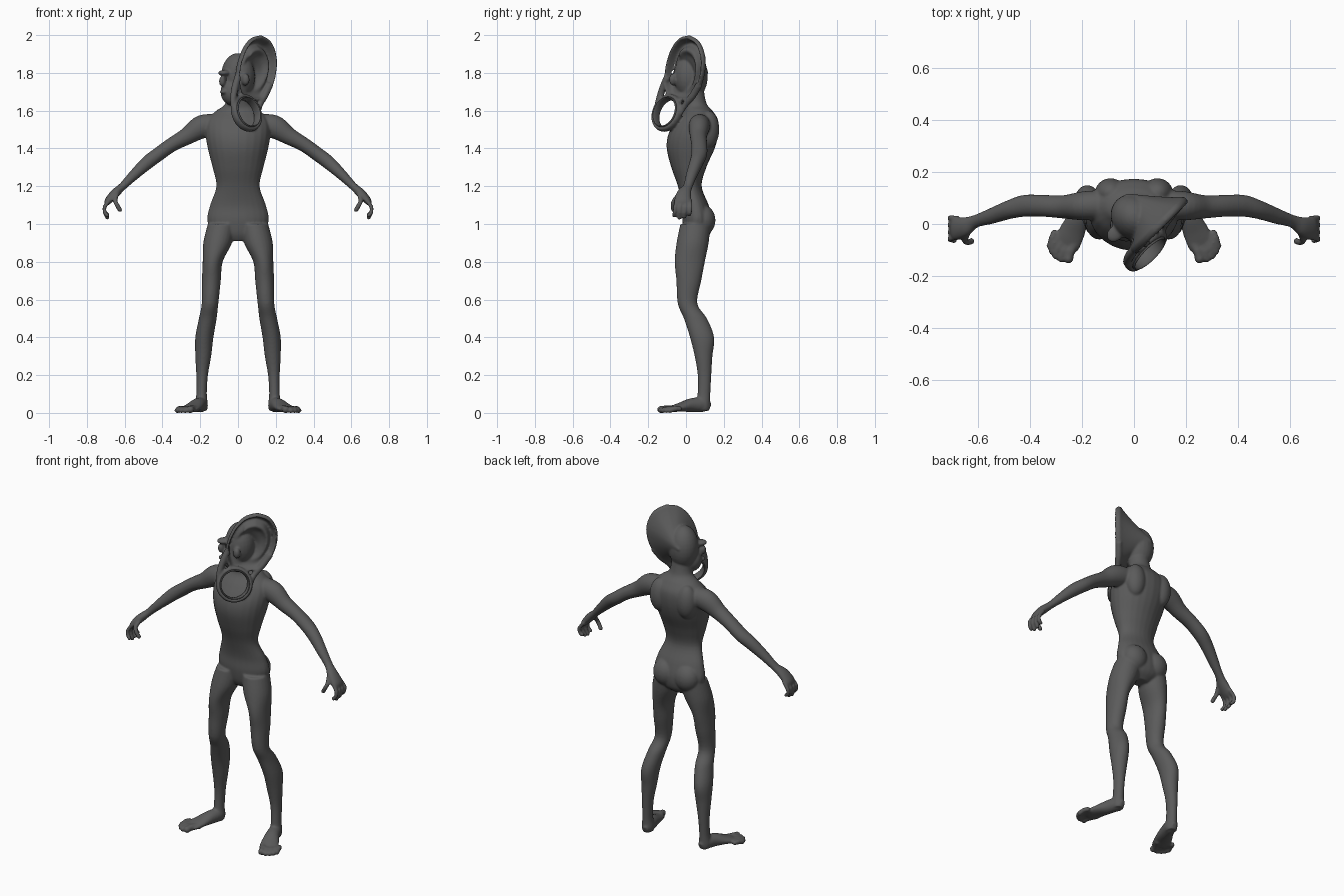
import bpy, bmesh
from math import sin, cos, pi, exp
from mathutils import Vector, Matrix

if "Cube" in bpy.data.objects:
    bpy.data.objects.remove(bpy.data.objects["Cube"])

grey = bpy.data.materials.new("dull grey")
grey.use_nodes = True
grey.diffuse_color = (0.105, 0.105, 0.105, 1)
grey.node_tree.nodes["Principled BSDF"].inputs["Base Color"].default_value = (0.105, 0.105, 0.105, 1)

body = bmesh.new()
SIDES = 24


def spline(rows, steps=5):
    """Catmull-Rom smoothing of a list of section rows."""
    vs = [Vector(r) for r in rows]
    out = []
    for i in range(len(vs) - 1):
        p0, p1, p2, p3 = vs[max(i - 1, 0)], vs[i], vs[i + 1], vs[min(i + 2, len(vs) - 1)]
        for k in range(steps):
            t = k / steps
            out.append(0.5 * (2 * p1 + (p2 - p0) * t + (2 * p0 - 5 * p1 + 4 * p2 - p3) * t ** 2
                              + (3 * p1 - p0 - 3 * p2 + p3) * t ** 3))
    return out + [vs[-1]]


def bridge(bm, rings):
    n = len(rings[0])
    for r0, r1 in zip(rings, rings[1:]):
        for i in range(n):
            bm.faces.new((r0[i], r0[(i + 1) % n], r1[(i + 1) % n], r1[i]))


def tube(rows, ref=None, mirror=1):
    """Loft ellipses given as x, y, z, half width, half depth; ref is the depth direction."""
    pts = spline(rows)
    rings = []
    for i, p in enumerate(pts):
        c = Vector(p[:3])
        if ref is None:
            side, deep = Vector((1, 0, 0)), Vector((0, 1, 0))
        else:
            tangent = Vector(pts[min(i + 1, len(pts) - 1)][:3]) - Vector(pts[max(i - 1, 0)][:3])
            side = tangent.cross(Vector(ref)).normalized()
            deep = side.cross(tangent).normalized()
        ring = []
        for k in range(SIDES):
            t = 2 * pi * k / SIDES
            q = c + side * p[3] * cos(t) + deep * p[4] * sin(t)
            ring.append(body.verts.new((q.x * mirror, q.y, q.z)))
        rings.append(ring)
    bridge(body, rings)
    body.faces.new(rings[0][::-1])
    body.faces.new(rings[-1])


def blob(centre, size, turn=0):
    m = Matrix.Translation(centre) @ Matrix.Rotation(turn, 4, 'Z') @ Matrix.Diagonal((*size, 1))
    bmesh.ops.create_uvsphere(body, u_segments=24, v_segments=16, radius=1, matrix=m)


def digit(points, r, mirror):
    """Round-ended finger or toe."""
    tube([(*p, r, r) for p in points], (0.3, 1, 0.2), mirror)
    for p in points:
        blob((p[0] * mirror, p[1], p[2]), (r * 1.08,) * 3)


# Torso and neck
tube([(0, .05, .91, .05, .04), (0, .06, .95, .13, .07), (0, .06, 1.02, .163, .08),
      (0, .05, 1.1, .148, .07), (0, .02, 1.2, .115, .063), (0, .015, 1.3, .135, .093),
      (0, .025, 1.4, .16, .127), (0, .04, 1.48, .172, .132), (0, .06, 1.55, .165, .11),
      (0, .065, 1.6, .115, .075), (0, .05, 1.64, .066, .058), (0, .035, 1.74, .055, .055)])

for s in (1, -1):
    # Buttocks, shoulder blades and knees
    blob((s * .072, .09, 1.02), (.075, .066, .08))
    blob((s * .09, .12, 1.5), (.06, .056, .1))
    blob((s * .15, -.005, .59), (.036, .04, .05))
    # Legs
    tube([(.085, .05, 1.0, .075, .08), (.108, .035, .9, .076, .085), (.134, .02, .8, .053, .08),
          (.141, .015, .7, .05, .066), (.148, .008, .58, .044, .052), (.16, .05, .5, .047, .061),
          (.178, .085, .4, .048, .064), (.184, .093, .3, .042, .047), (.19, .098, .2, .031, .036),
          (.193, .095, .1, .028, .034), (.193, .09, .04, .034, .038), (.193, .09, .012, .028, .034)], None, s)
    # Feet
    tube([(.188, .128, .03, .015, .02), (.193, .09, .042, .034, .038), (.212, .03, .041, .04, .037),
          (.238, -.03, .03, .05, .024), (.258, -.075, .021, .052, .016), (.265, -.09, .018, .045, .01)],
         (0, 0, 1), s)
    for k, (x, y) in enumerate([(.252, -.133), (.28, -.134), (.3, -.122), (.314, -.104), (.322, -.084)]):
        r = .018 if k == 0 else .0135
        digit([(.222 + .021 * k, -.06 + .006 * k, .022), (x - .008, y + .03, .022), (x, y, r)], r, s)
    # Arms and palms
    tube([(.1, .075, 1.53, .05, .055), (.19, .07, 1.515, .062, .056), (.27, .066, 1.465, .046, .045),
          (.35, .07, 1.42, .038, .042), (.42, .07, 1.37, .037, .042), (.48, .055, 1.325, .036, .036),
          (.55, .03, 1.26, .028, .03), (.61, .01, 1.2, .021, .025), (.65, -.01, 1.163, .024, .038),
          (.685, -.018, 1.125, .02, .043), (.697, -.02, 1.105, .012, .038)], (0, 1, 0), s)
    # Fingers and thumb
    for k in range(4):
        y = -.057 + .027 * k
        low = .012 * abs(k - 1.3)
        digit([(.68, y * .9, 1.125), (.706, y, 1.09), (.704, y - .004, 1.06), (.692, y - .006, 1.03 + low)],
              .0105, s)
    digit([(.638, -.03, 1.165), (.65, -.062, 1.125), (.64, -.07, 1.1), (.625, -.066, 1.075)], .012, s)

# Head with a small nose, lips and chin
blob((0, .025, 1.78), (.095, .085, .125), -pi / 4)
blob((-.035, -.01, 1.7), (.06, .055, .07), -pi / 4)
blob((-.083, -.045, 1.755), (.018, .018, .028))
blob((-.077, -.045, 1.7), (.02, .02, .012))
blob((-.07, -.035, 1.8), (.03, .04, .016), -pi / 4)

# Giant ear: a dished front, a rolled rim and a back that tapers into the head
U, N, Z = Vector((.707, .707, 0)), Vector((.707, -.707, 0)), Vector((0, 0, 1))


def place(u, v, w):
    return U * u + Z * v + N * w


outline = [(.1, 2), (.17, 1.965), (.21, 1.88), (.2, 1.78), (.158, 1.7), (.1, 1.655),
           (.02, 1.65), (-.05, 1.66), (-.083, 1.74), (-.072, 1.84), (-.03, 1.93), (.03, 1.985), (.1, 2)]
edge = spline([(u, v, 0) for u, v in outline], 8)[:-1]
mid = Vector((.06, 1.8, 0))


def bump(x, at, width):
    return exp(-((x - at) / width) ** 2)


def front_depth(r, u, v):
    upper = min(max((v - 1.68) / .12, 0), 1)
    canal = bump(u, .035, .06) * bump(v, 1.775, .065)
    fold = bump(r, .6, .1) * upper * (1 if u > .02 else .4)
    return .068 - .022 * upper * (1 - r) + .026 * bump(r, .93, .07) \
        - .022 * bump(r, .78, .09) * upper + .022 * fold - .06 * canal


def back_depth(r):
    return .062 - .17 * (1 - r) ** 1.15


LEVELS = 26
rings = []
for side in (0, 1):
    for j in range(LEVELS):
        r = (j + 1) / LEVELS if side == 0 else 1 - (j + .4) / LEVELS
        ring = []
        for e in edge:
            p = mid + (e - mid) * r
            w = front_depth(r, p.x, p.y) if side == 0 else back_depth(r)
            ring.append(body.verts.new(place(p.x, p.y, w)))
        rings.append(ring)
bridge(body, rings)
body.faces.new(rings[0][::-1])
body.faces.new(rings[-1])
# Tragus in front of the ear canal
blob(place(-.02, 1.765, .075), (.02, .024, .032), pi / 4)

# Stretched lobe looping round the ear tunnel
RING = Vector((.045, -.1, 1.588))
down = (-Z + N * .3).normalized()
across = U
axis = across.cross(down).normalized()


def hoop(bm, major, minor, depth, shift=0):
    loops = []
    for i in range(64):
        a = 2 * pi * i / 64
        out = across * cos(a) + down * sin(a)
        loops.append([bm.verts.new(RING + out * (major + minor * cos(t)) + axis * (shift + depth * sin(t)))
                      for t in [2 * pi * k / 16 for k in range(16)]])
    bridge(bm, loops + [loops[0]])


hoop(body, .09, .013, .022)
for line in ([(-.07, 1.78, .07), (-.098, 1.72, .075), (-.122, 1.65, .085), (-.128, 1.58, .1)],
             [(.17, 1.74, .07), (.125, 1.68, .075), (.078, 1.63, .085), (.055, 1.58, .1)]):
    tube([(*place(*p), r, r) for p, r in zip(line, (.018, .019, .016, .011))], N)


def finish(name, bm):
    bmesh.ops.recalc_face_normals(bm, faces=bm.faces)
    mesh = bpy.data.meshes.new(name)
    bm.to_mesh(mesh)
    bm.free()
    mesh.materials.append(grey)
    mesh.polygons.foreach_set("use_smooth", [True] * len(mesh.polygons))
    ob = bpy.data.objects.new(name, mesh)
    bpy.context.scene.collection.objects.link(ob)
    return ob


# Fuse the flesh into one smooth skin
skin = finish("body_with_ear", body)
fuse = skin.modifiers.new("fuse", 'REMESH')
fuse.mode = 'VOXEL'
fuse.voxel_size = .006
fuse.use_smooth_shade = True
soften = skin.modifiers.new("soften", 'SMOOTH')
soften.factor = .5
soften.iterations = 5

# Tunnel ring inside the lobe
tunnel = bmesh.new()
hoop(tunnel, .08, .006, .026)
finish("ear_tunnel", tunnel)
